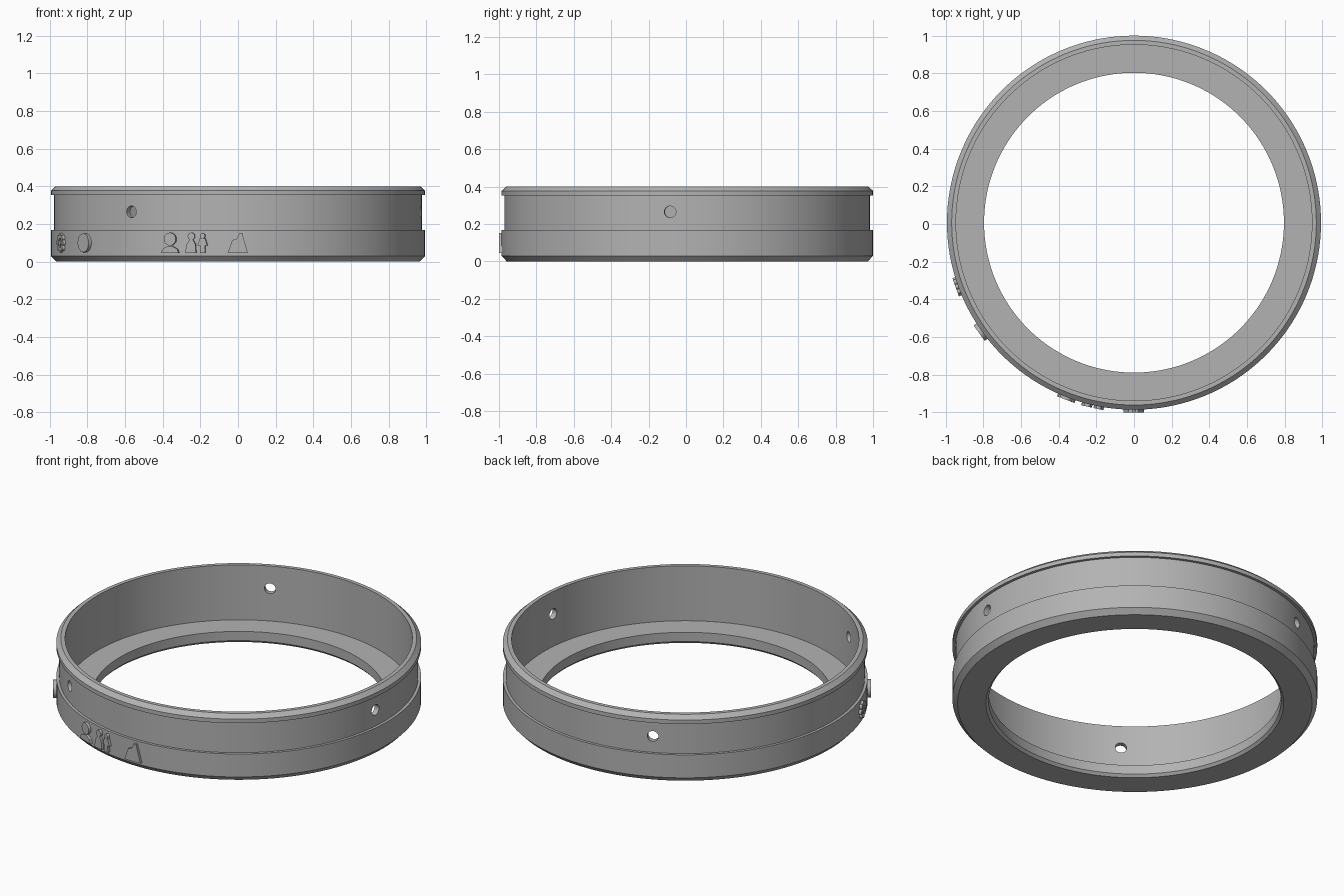
import bpy, bmesh, math
from math import cos, sin, pi, radians
from mathutils import Vector

if "Cube" in bpy.data.objects:
    bpy.data.objects.remove(bpy.data.objects["Cube"])

CENTRE_Y = 0.007
SEGMENTS = 144

grey = bpy.data.materials.new("plain grey")
grey.use_nodes = True
grey.diffuse_color = (0.45, 0.45, 0.45, 1)
grey.node_tree.nodes["Principled BSDF"].inputs["Base Color"].default_value = (0.45, 0.45, 0.45, 1)


def make_object(name, bm):
    bmesh.ops.recalc_face_normals(bm, faces=bm.faces)
    mesh = bpy.data.meshes.new(name)
    bm.to_mesh(mesh)
    bm.free()
    obj = bpy.data.objects.new(name, mesh)
    mesh.materials.append(grey)
    bpy.context.collection.objects.link(obj)
    return obj


def smooth(obj):
    bpy.ops.object.select_all(action='DESELECT')
    obj.select_set(True)
    bpy.context.view_layer.objects.active = obj
    bpy.ops.object.shade_smooth_by_angle(angle=radians(30))


def lathe(name, profile):
    bm = bmesh.new()
    rings = []
    for i in range(SEGMENTS):
        a = 2 * pi * i / SEGMENTS
        rings.append([bm.verts.new((r * cos(a), r * sin(a) + CENTRE_Y, z)) for r, z in profile])
    n = len(profile)
    for i in range(SEGMENTS):
        here, there = rings[i], rings[(i + 1) % SEGMENTS]
        for j in range(n):
            k = (j + 1) % n
            bm.faces.new((here[j], there[j], there[k], here[k]))
    return make_object(name, bm)


def prism(bm, outline, angle, r_in, r_out, z_mid):
    """Extrude a flat (sideways, up) outline outward along the radius."""
    a = radians(angle)
    out, side = Vector((cos(a), sin(a), 0)), Vector((-sin(a), cos(a), 0))
    base = Vector((0, CENTRE_Y, z_mid))
    loops = [[bm.verts.new(base + out * r + side * u + Vector((0, 0, v))) for u, v in outline]
             for r in (r_in, r_out)]
    n = len(outline)
    for loop in loops:
        bm.faces.new(loop)
    for i in range(n):
        j = (i + 1) % n
        bm.faces.new((loops[0][i], loops[0][j], loops[1][j], loops[1][i]))


def circle(u, v, r, n=24):
    return [(u + r * cos(2 * pi * i / n), v + r * sin(2 * pi * i / n)) for i in range(n)]


def icon(name, angle, outlines, r_out=1.007):
    bm = bmesh.new()
    for outline in outlines:
        prism(bm, outline, angle, 0.975, r_out, 0.1)
    smooth(make_object(name, bm))


# Ring body: chamfered rims, outer groove, inward floor flange
body = lathe("ring_body", [
    (0.81, 0), (0.965, 0), (0.993, 0.03), (0.993, 0.168), (0.977, 0.168),
    (0.977, 0.353), (0.993, 0.353), (0.993, 0.377), (0.968, 0.4),
    (0.945, 0.4), (0.945, 0.07), (0.796, 0.07), (0.796, 0.015)])

# Three radial screw holes
bm = bmesh.new()
for k in range(3):
    prism(bm, circle(0, 0, 0.031, 32), 234.6 + 120 * k, 0.9, 1.05, 0.265)
cutter = make_object("hole_cutter", bm)
cutter.hide_render = True
cut = body.modifiers.new("screw_holes", 'BOOLEAN')
cut.operation = 'DIFFERENCE'
cut.solver = 'EXACT'
cut.object = cutter
bpy.context.view_layer.objects.active = body
bpy.ops.object.modifier_apply(modifier=cut.name)
bpy.data.objects.remove(cutter)
smooth(body)

# Raised mountain
icon("mountain_mark", 270, [[(-0.055, -0.055), (0.052, -0.055), (0.022, 0.053), (0.008, 0.053),
                             (-0.008, 0.02), (-0.03, 0.015)]])

# Raised pair of people
family = [
    circle(-0.028, 0.035, 0.019),
    [(-0.06, -0.055), (-0.002, -0.055), (-0.006, -0.005), (-0.02, 0.018), (-0.036, 0.018), (-0.055, -0.01)],
    circle(0.033, 0.037, 0.014),
    [(0.02, -0.055), (0.048, -0.055), (0.046, -0.015), (0.06, -0.015), (0.048, 0.022),
     (0.018, 0.022), (0.006, -0.015), (0.02, -0.015)]]
icon("people_mark", 257.3, family)

# Raised head and shoulders
icon("portrait_mark", 248.9, [
    circle(0, 0.02, 0.034),
    [(-0.05, -0.055), (0.05, -0.055), (0.042, -0.033), (0.014, -0.018),
     (-0.014, -0.018), (-0.042, -0.033)]])

# Raised round button
icon("round_mark", 215.5, [circle(0, 0, 0.05, 32)], 1.01)

# Raised flower: petals around a small centre
petals = [circle(0.037 * cos(2 * pi * k / 8), 0.037 * sin(2 * pi * k / 8), 0.0145, 16) for k in range(8)]
icon("flower_mark", 199.9, petals + [circle(0, 0, 0.016)])
